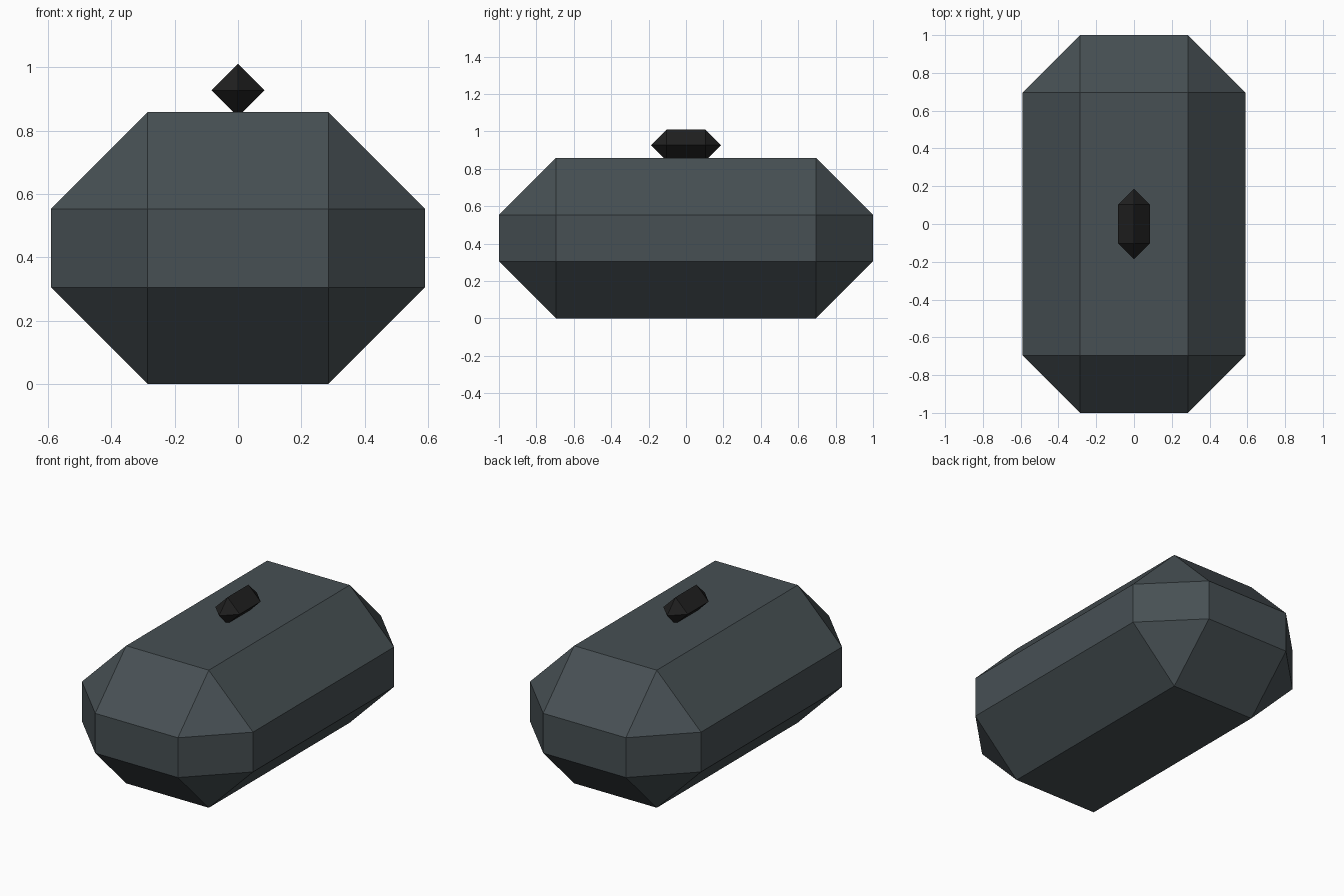
import bpy, bmesh

if "Cube" in bpy.data.objects:
    bpy.data.objects.remove(bpy.data.objects["Cube"])


def material(name, color):
    m = bpy.data.materials.new(name)
    m.diffuse_color = (*color, 1)
    m.use_nodes = True
    m.node_tree.nodes["Principled BSDF"].inputs["Base Color"].default_value = m.diffuse_color
    return m


def chamfered_box(name, half, chamfer, z, mat):
    """Box with every edge cut flat: hull of its six inset faces."""
    bm = bmesh.new()
    for axis in range(3):
        size = [h - chamfer for h in half]
        size[axis] = half[axis]
        for sx in (-1, 1):
            for sy in (-1, 1):
                for sz in (-1, 1):
                    bm.verts.new((sx * size[0], sy * size[1], sz * size[2]))
    bmesh.ops.remove_doubles(bm, verts=bm.verts[:], dist=1e-5)
    bmesh.ops.convex_hull(bm, input=bm.verts[:])
    bmesh.ops.dissolve_limit(bm, angle_limit=0.02, verts=bm.verts[:], edges=bm.edges[:])
    bmesh.ops.recalc_face_normals(bm, faces=bm.faces[:])
    mesh = bpy.data.meshes.new(name)
    bm.to_mesh(mesh)
    bm.free()
    mesh.materials.append(mat)
    ob = bpy.data.objects.new(name, mesh)
    ob.location.z = z
    bpy.context.collection.objects.link(ob)
    return ob


slate = material("dark slate", (0.063, 0.080, 0.088))
black = material("near black", (0.014, 0.014, 0.014))

# Main faceted body
chamfered_box("body", (0.59, 1.0, 0.429), 0.305, 0.429, slate)
# Small gem-like knob, chamfered to a ridge, slightly sunk in the top
chamfered_box("knob", (0.084, 0.187, 0.084), 0.084, 0.927, black)
